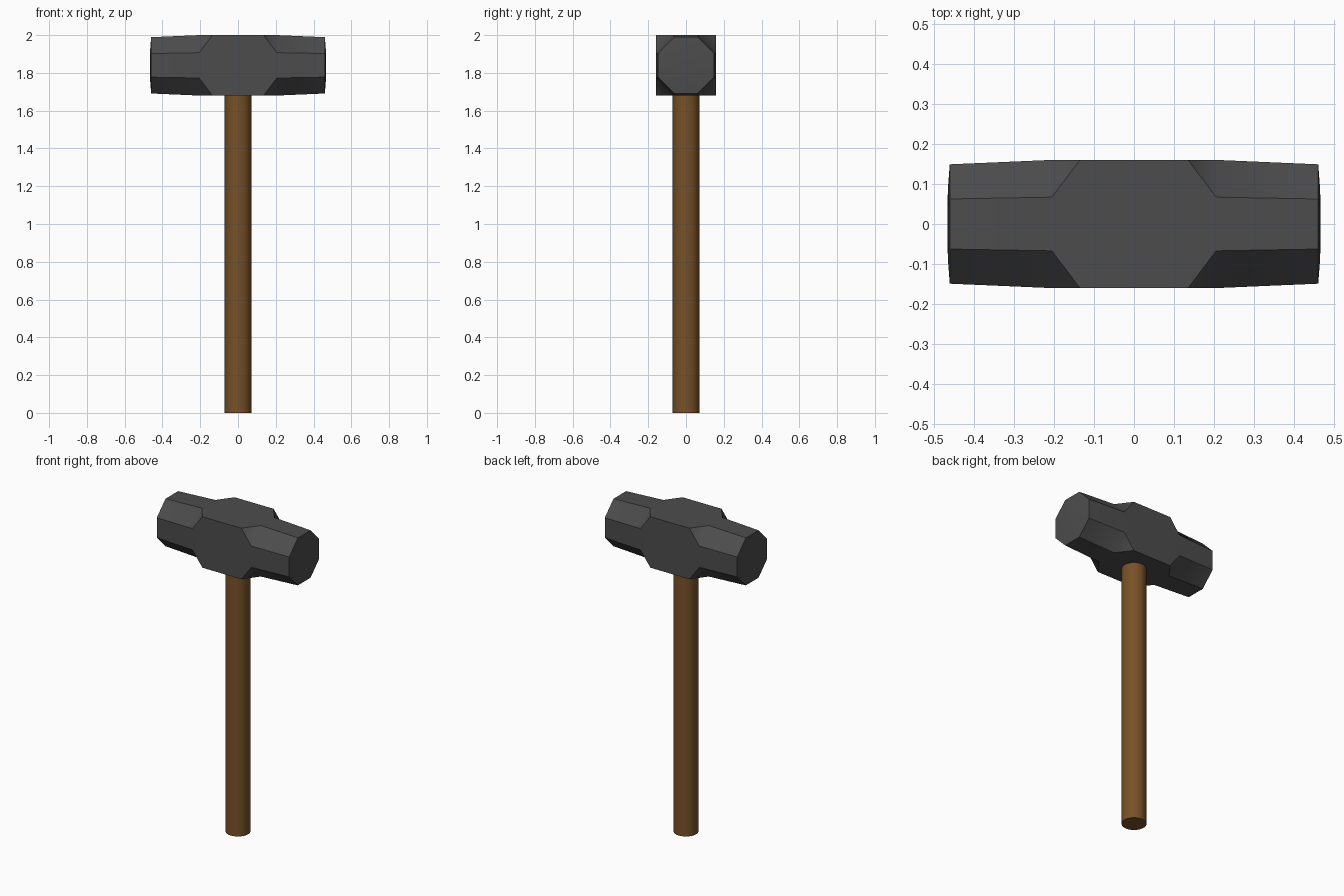
import bpy, bmesh, math

if "Cube" in bpy.data.objects:
    bpy.data.objects.remove(bpy.data.objects["Cube"])


def material(name, color):
    m = bpy.data.materials.new(name)
    m.diffuse_color = (*color, 1)
    m.use_nodes = True
    m.node_tree.nodes["Principled BSDF"].inputs["Base Color"].default_value = m.diffuse_color
    return m


steel = material("dark_steel", (0.073, 0.073, 0.073))
wood = material("brown_wood", (0.185, 0.083, 0.021))

# Head: octagonal rings lofted along x (x, half size, half width of flat)
half = [(0.135, 0.16, 0.16), (0.205, 0.16, 0.067), (0.46, 0.149, 0.0625),
        (0.4645, 0.09, 0.038), (0.466, 0.045, 0.019)]
sections = [(-x, s, f) for x, s, f in reversed(half)] + half
HEAD_Z = 1.84

bm = bmesh.new()
rings = []
for x, s, f in sections:
    pts = [(s, -f), (s, f), (f, s), (-f, s), (-s, f), (-s, -f), (-f, -s), (f, -s)]
    rings.append([bm.verts.new((x, y, HEAD_Z + z)) for y, z in pts])
for a, b in zip(rings, rings[1:]):
    for i in range(8):
        j = (i + 1) % 8
        bm.faces.new((a[i], a[j], b[j], b[i]))
bm.faces.new(rings[0])
bm.faces.new(rings[-1])
# the square rings have coincident corner points: weld them
bmesh.ops.remove_doubles(bm, verts=bm.verts, dist=0.0005)
bmesh.ops.recalc_face_normals(bm, faces=bm.faces)
# smooth run-outs, sharp between chamfers and flats
for face in bm.faces:
    face.smooth = True
for e in bm.edges:
    e.smooth = e.calc_face_angle(0) < math.radians(43.5)
mesh = bpy.data.meshes.new("hammer_head")
bm.to_mesh(mesh)
bm.free()
mesh.materials.append(steel)
head = bpy.data.objects.new("hammer_head", mesh)
bpy.context.collection.objects.link(head)

# Handle: round shaft running a little way into the head
top = 1.72
bpy.ops.mesh.primitive_cylinder_add(vertices=32, radius=0.071, depth=top,
                                    location=(0, 0, top / 2))
handle = bpy.context.object
handle.name = "handle"
handle.data.materials.append(wood)
bpy.ops.object.shade_smooth_by_angle(angle=math.radians(30))
